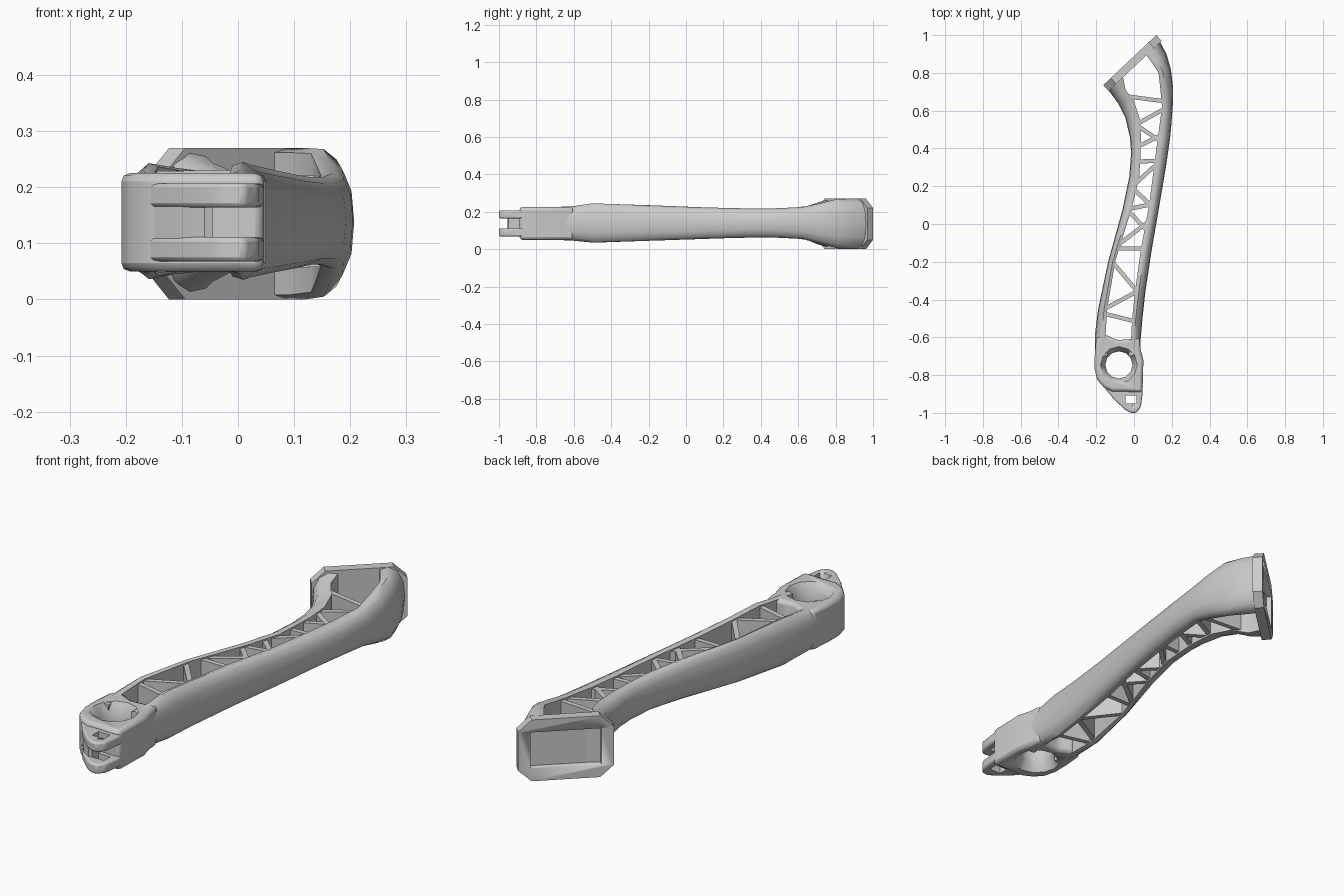
import bpy, bmesh, math
from mathutils import Matrix, Vector

if "Cube" in bpy.data.objects:
    bpy.data.objects.remove(bpy.data.objects["Cube"])


def finish(name, bm, angle=40):
    bmesh.ops.recalc_face_normals(bm, faces=bm.faces[:])
    me = bpy.data.meshes.new(name)
    bm.to_mesh(me)
    bm.free()
    ob = bpy.data.objects.new(name, me)
    bpy.context.collection.objects.link(ob)
    bpy.ops.object.select_all(action='DESELECT')
    ob.select_set(True)
    bpy.context.view_layer.objects.active = ob
    bpy.ops.object.shade_smooth_by_angle(angle=math.radians(angle))
    return ob


def loft(name, rings, angle=40):
    bm = bmesh.new()
    vs = [[bm.verts.new(p) for p in r] for r in rings]
    n = len(vs[0])
    for a, b in zip(vs, vs[1:]):
        for i in range(n):
            bm.faces.new((a[i], a[(i + 1) % n], b[(i + 1) % n], b[i]))
    bm.faces.new(vs[0])
    bm.faces.new(vs[-1])
    return finish(name, bm, angle)


def prism(name, pts, z0, z1, mat=Matrix(), bevel=0.0):
    ob = loft(name, [[mat @ Vector((x, y, z)) for x, y in pts] for z in (z0, z1)])
    if bevel:
        m = ob.modifiers.new("bevel", 'BEVEL')
        m.width, m.segments, m.limit_method = bevel, 2, 'ANGLE'
    return ob


def rect(x0, x1, y0, y1):
    return [(x0, y0), (x1, y0), (x1, y1), (x0, y1)]


def circle(c, r, n=12):
    return [(c[0] + r * math.cos(2 * math.pi * i / n),
             c[1] + r * math.sin(2 * math.pi * i / n)) for i in range(n)]


def cut(ob, cutter):
    m = ob.modifiers.new("cut", 'BOOLEAN')
    m.operation, m.solver, m.object = 'DIFFERENCE', 'EXACT', cutter
    bpy.context.view_layer.objects.active = ob
    for mod in list(ob.modifiers):
        if mod.type in {'BEVEL', 'BOOLEAN'}:
            bpy.ops.object.modifier_apply(modifier=mod.name)
    bpy.data.objects.remove(cutter, do_unlink=True)


# Side rails: outer x, outer y, inner x, inner y, bottom z, top z
RIGHT = [(.03, -.70, -.03, -.70, .05, .225), (.036, -.6, -.015, -.6, .045, .23),
         (.045, -.5, -.01, -.5, .035, .245), (.06, -.36, .005, -.36, .04, .24),
         (.095, -.13, .037, -.13, .047, .232), (.135, .1, .08, .1, .055, .223),
         (.172, .32, .108, .32, .062, .218), (.193, .47, .128, .47, .062, .218),
         (.205, .62, .148, .62, .055, .225), (.207, .72, .14, .71, .03, .245),
         (.195, .82, .13, .8, .005, .268), (.172, .9, .09, .86, 0, .27),
         (.135, .97, .06, .9, 0, .27)]
LEFT = [(-.205, -.7, -.14, -.7, .05, .225), (-.206, -.58, -.15, -.58, .045, .23),
        (-.19, -.45, -.142, -.45, .036, .243), (-.137, -.2, -.1, -.2, .045, .235),
        (-.06, .08, -.013, .08, .054, .224), (-.025, .25, .028, .25, .06, .218),
        (-.015, .38, .035, .38, .062, .218), (-.022, .46, .037, .46, .062, .218),
        (-.045, .56, .03, .56, .06, .22), (-.085, .64, 0, .65, .05, .23),
        (-.125, .695, -.045, .71, .025, .25), (-.15, .725, -.06, .79, .01, .265)]
SECTION = [(0, .03), (.35, 0), (.7, .07), (.93, .24), (1, .5),
           (.93, .76), (.7, .93), (.35, 1), (0, .97)]

for name, rail in (("right_rail", RIGHT), ("left_rail", LEFT)):
    loft(name, [[(xi + (xo - xi) * t, yi + (yo - yi) * t, z0 + (z1 - z0) * h)
                 for t, h in SECTION] for xo, yo, xi, yi, z0, z1 in rail], 50)


# Truss webs between the rails
def rail_at(rail, y):
    for a, b in zip(rail, rail[1:]):
        if a[3] <= y <= b[3]:
            f = (y - a[3]) / (b[3] - a[3])
            return [p + (q - p) * f for p, q in zip(a, b)]


WEBS = [(.675, .65), (.53, .61), (.52, .44), (.41, .47), (.33, .335), (.21, .32),
        (.185, .095), (.08, .105), (.07, -.035), (-.115, .015), (-.13, -.13),
        (-.2, -.36), (-.45, -.355), (-.475, -.515)]
for i, (yl, yr) in enumerate(WEBS):
    l, r = rail_at(LEFT, yl), rail_at(RIGHT, yr)
    a, b = Vector((l[2] - .015, yl)), Vector((r[2] + .015, yr))
    d = (b - a).normalized()
    s = Vector((-d.y, d.x)) * .011
    rings = []
    for p, e in ((a, l), (b, r)):
        lo, hi = e[4] + .012, e[5] - .012
        rings.append([(*(p - s), lo), (*(p + s), lo), (*(p + s), hi), (*(p - s), hi)])
    loft(f"truss_web_{i + 1}", rings)

# Angled mounting plate with a rectangular pocket
A, B = Vector((-.163, .735, 0)), Vector((.118, 1.0, 0))
u = (B - A).normalized()
w = Vector((u.y, -u.x, 0))
L = (B - A).length
M = Matrix(((u.x, 0, w.x, A.x), (u.y, 0, w.y, A.y), (0, 1, 0, 0), (0, 0, 0, 1)))
octagon = [(0, .05), (.055, 0), (L - .055, 0), (L, .05),
           (L, .22), (L - .055, .27), (.055, .27), (0, .22)]
plate = prism("mounting_plate", octagon, 0, .042, M)
cut(plate, prism("pocket_cutter", rect(.05, L - .05, .055, .215), -.02, .03, M))

# Knuckle block with a flared bore
HUB = (-.08, -.746)
block = prism("knuckle_block",
              [(-.2, -.6), (-.208, -.7), (-.208, -.77), (-.195, -.825), (-.16, -.865),
               (-.115, -.887), (-.045, -.887), (.0, -.89), (.045, -.89), (.05, -.72),
               (.034, -.66), (.03, -.6), (-.03, -.61), (-.09, -.615), (-.15, -.585)],
              .05, .225, bevel=.015)
bore = [[(x, y, z) for x, y in circle(HUB, r)]
        for z, r in ((.03, .11), (.09, .072), (.185, .072), (.245, .11))]
cut(block, loft("bore_cutter", bore))

# Fork prongs with square pin holes, mirrored about the slot
for name, z0, z1 in (("lower_prong", .068, .111), ("upper_prong", .164, .207)):
    prong = prism(name, [(-.17, -.85), (-.105, -.93), (-.045, -.985), (-.015, -1.0),
                         (.012, -1.0), (.036, -.97), (.044, -.91), (.047, -.85)],
                  z0, z1, bevel=.008)
    cut(prong, prism("pin_hole_cutter", rect(-.045, .012, -.95, -.907), 0, .3))

# Web closing the left side of the fork slot
prism("fork_web", [(-.165, -.85), (-.105, -.925), (-.06, -.955), (-.045, -.95),
                   (-.045, -.85)], .10, .175)
